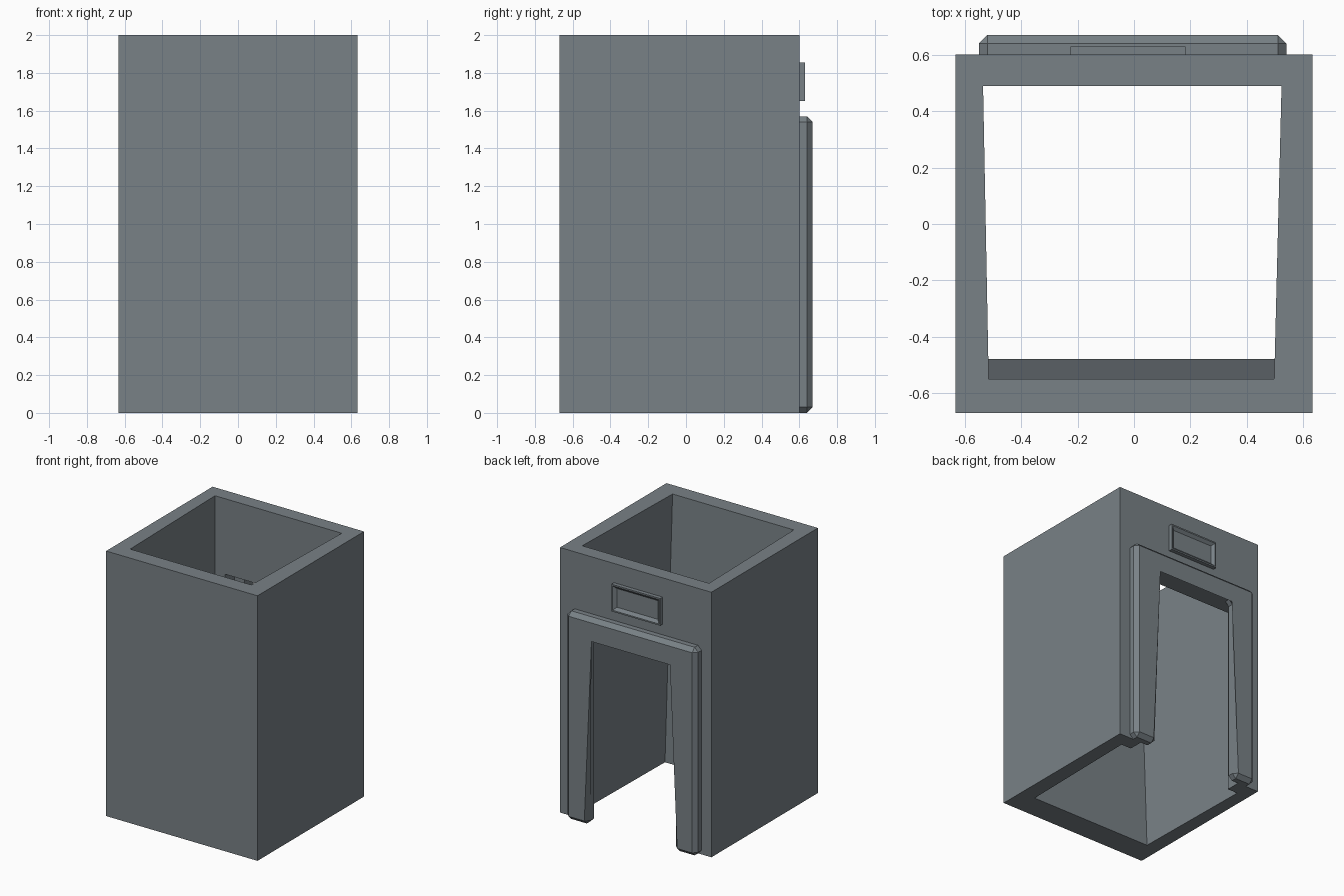
import bpy, bmesh

if "Cube" in bpy.data.objects:
    bpy.data.objects.remove(bpy.data.objects["Cube"])

slate = bpy.data.materials.new("slate_grey")
slate.diffuse_color = (0.19, 0.22, 0.24, 1)
slate.use_nodes = True
slate.node_tree.nodes["Principled BSDF"].inputs["Base Color"].default_value = slate.diffuse_color


def make(name, bm):
    bmesh.ops.recalc_face_normals(bm, faces=bm.faces)
    me = bpy.data.meshes.new(name)
    bm.to_mesh(me)
    bm.free()
    ob = bpy.data.objects.new(name, me)
    bpy.context.collection.objects.link(ob)
    me.materials.append(slate)
    return ob


def loft(bm, bottom, top):
    """Solid between two rings with the same number of points."""
    b = [bm.verts.new(p) for p in bottom]
    t = [bm.verts.new(p) for p in top]
    n = len(b)
    bm.faces.new(b[::-1])
    bm.faces.new(t)
    for i in range(n):
        j = (i + 1) % n
        bm.faces.new((b[i], b[j], t[j], t[i]))


def box(bm, x0, x1, y0, y1, z0, z1):
    ring = [(x0, y0), (x1, y0), (x1, y1), (x0, y1)]
    loft(bm, [(x, y, z0) for x, y in ring], [(x, y, z1) for x, y in ring])


def cut(target, cutter):
    mod = target.modifiers.new("cut", 'BOOLEAN')
    mod.operation = 'DIFFERENCE'
    mod.solver = 'EXACT'
    mod.object = cutter
    bpy.context.view_layer.objects.active = target
    bpy.ops.object.modifier_apply(modifier=mod.name)
    bpy.data.objects.remove(cutter)


# Square tower body
bm = bmesh.new()
box(bm, -0.632, 0.632, -0.67, 0.6, 0, 2)
body = make("tower_walls", bm)

# Open shaft, its front wall leaning inwards towards the bottom
bm = bmesh.new()
top = [(-0.515, -0.55), (0.497, -0.55), (0.523, 0.49), (-0.535, 0.49)]
low = [(-0.52, -0.478), (0.51, -0.478), (0.525, 0.49), (-0.535, 0.49)]
loft(bm, [(x, y, -0.001) for x, y in low], [(x, y, 2.001) for x, y in top])
cut(body, make("shaft_cutter", bm))

# Doorway in the back wall, a little wider than its frame
bm = bmesh.new()
box(bm, -0.45, 0.44, 0.3, 0.8, -0.1, 1.43)
cut(body, make("door_cutter", bm))

# Door frame: upside-down U with chamfered edges
bm = bmesh.new()
outline = [(-0.55, 0), (-0.365, 0), (-0.365, 1.43), (0.35, 1.43),
           (0.35, 0), (0.54, 0), (0.54, 1.57), (-0.55, 1.57)]
loft(bm, [(x, 0.599, z) for x, z in outline], [(x, 0.67, z) for x, z in outline])
edges = [e for e in bm.edges if max(v.co.y for v in e.verts) > 0.65]
bmesh.ops.bevel(bm, geom=edges, offset=0.03, segments=1, profile=0.5,
                affect='EDGES', clamp_overlap=True)
make("door_frame", bm)

# Plaque above the door with a sunken panel
bm = bmesh.new()
box(bm, -0.225, 0.182, 0.599, 0.63, 1.65, 1.855)
bmesh.ops.recalc_face_normals(bm, faces=bm.faces)
front = [f for f in bm.faces if f.normal.y > 0.9]
bmesh.ops.inset_region(bm, faces=front, thickness=0.015, depth=0)
bmesh.ops.inset_region(bm, faces=front, thickness=0.03, depth=-0.02)
make("door_plaque", bm)
